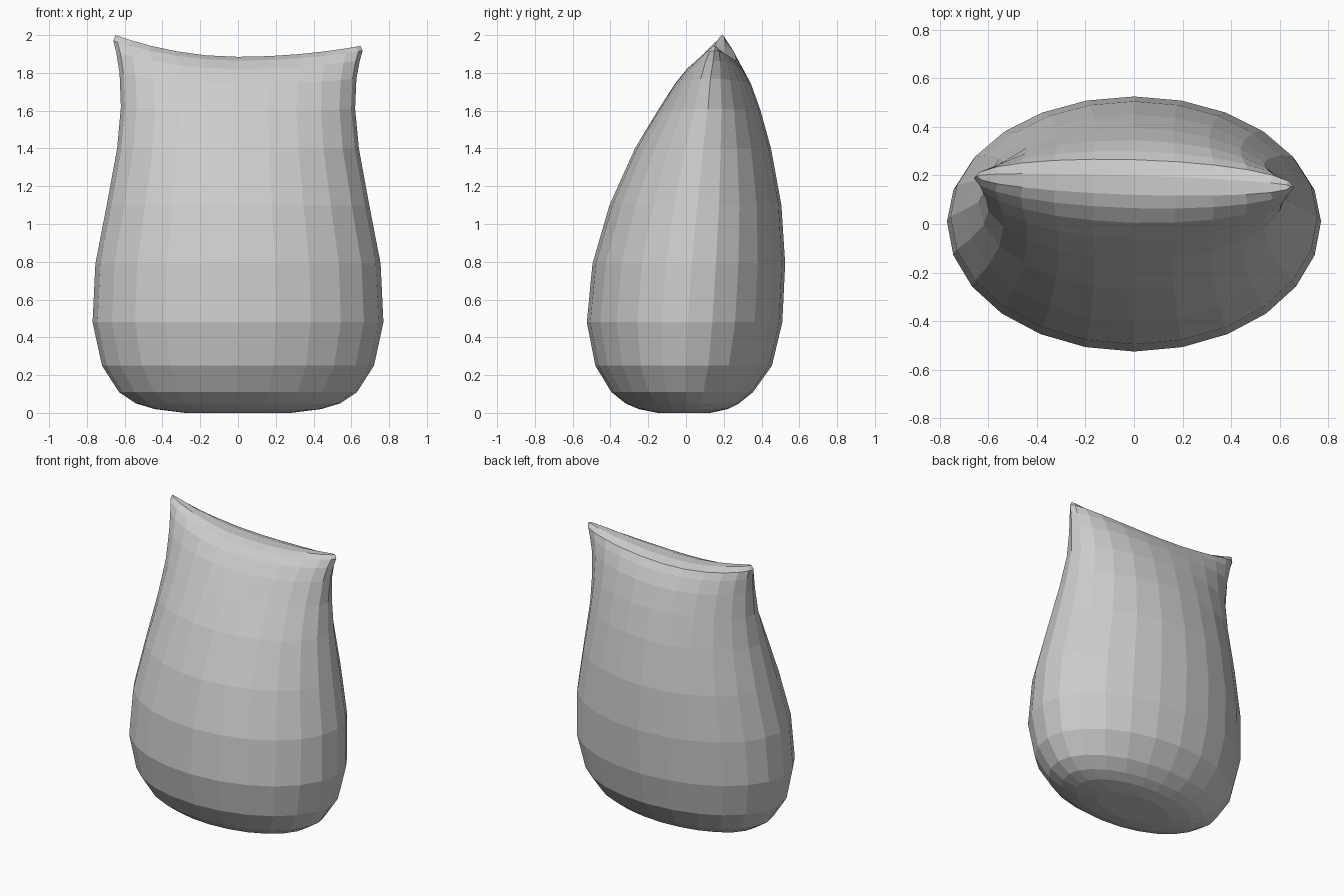
import bpy, bmesh
from math import sin, cos, pi

N = 24  # sides around the body

# Cross-sections: mid height, half width, front y, back y, side-ridge y, corner lift
RINGS = [
    (0.00, 0.28, -0.15, 0.13, 0.00, 0.00),
    (0.02, 0.44, -0.25, 0.22, 0.00, 0.00),
    (0.05, 0.54, -0.32, 0.28, 0.00, 0.00),
    (0.11, 0.63, -0.395, 0.355, 0.00, 0.00),
    (0.25, 0.72, -0.48, 0.455, 0.00, 0.00),
    (0.48, 0.77, -0.525, 0.51, 0.01, 0.00),
    (0.79, 0.755, -0.495, 0.525, 0.03, 0.00),
    (1.10, 0.695, -0.405, 0.505, 0.06, 0.00),
    (1.40, 0.64, -0.27, 0.45, 0.09, 0.00),
    (1.60, 0.62, -0.15, 0.395, 0.12, 0.02),
    (1.74, 0.627, -0.06, 0.345, 0.14, 0.06),
    (1.82, 0.645, 0.005, 0.30, 0.16, 0.09),
    (1.865, 0.66, 0.065, 0.265, 0.17, 0.105),
    (1.885, 0.648, 0.12, 0.20, 0.175, 0.115),
]


def add_ring(bm, z, half, front, back, ridge, lift):
    verts = []
    for i in range(N):
        c, s = cos(2 * pi * i / N), sin(2 * pi * i / N)
        depth = back - ridge if s > 0 else ridge - front
        # the left corner rises higher and leans slightly further back
        rise = lift * c * c * (1.0 if c < 0 else 0.5)
        lean = -0.18 * lift * c
        verts.append(bm.verts.new((half * c, ridge + depth * s + lean, z + rise)))
    return verts


# Pouch-like body lofted from a rounded base to a pinched, two-cornered top
bm = bmesh.new()
rings = [add_ring(bm, *r) for r in RINGS]
for lo, hi in zip(rings, rings[1:]):
    for i in range(N):
        j = (i + 1) % N
        bm.faces.new((lo[i], lo[j], hi[j], hi[i]))

# Flat base
bm.faces.new(rings[0][::-1])

# Narrow sagging strip closing the top, front edge to back edge
top = rings[-1]
for i in range(N // 2):
    quad = [top[i], top[i + 1], top[-i - 1], top[-i % N]]
    bm.faces.new(list(dict.fromkeys(quad)))

bmesh.ops.recalc_face_normals(bm, faces=bm.faces)
mesh = bpy.data.meshes.new("pouch_body")
bm.to_mesh(mesh)
bm.free()
body = bpy.data.objects.new("pouch_body", mesh)
bpy.context.collection.objects.link(body)
